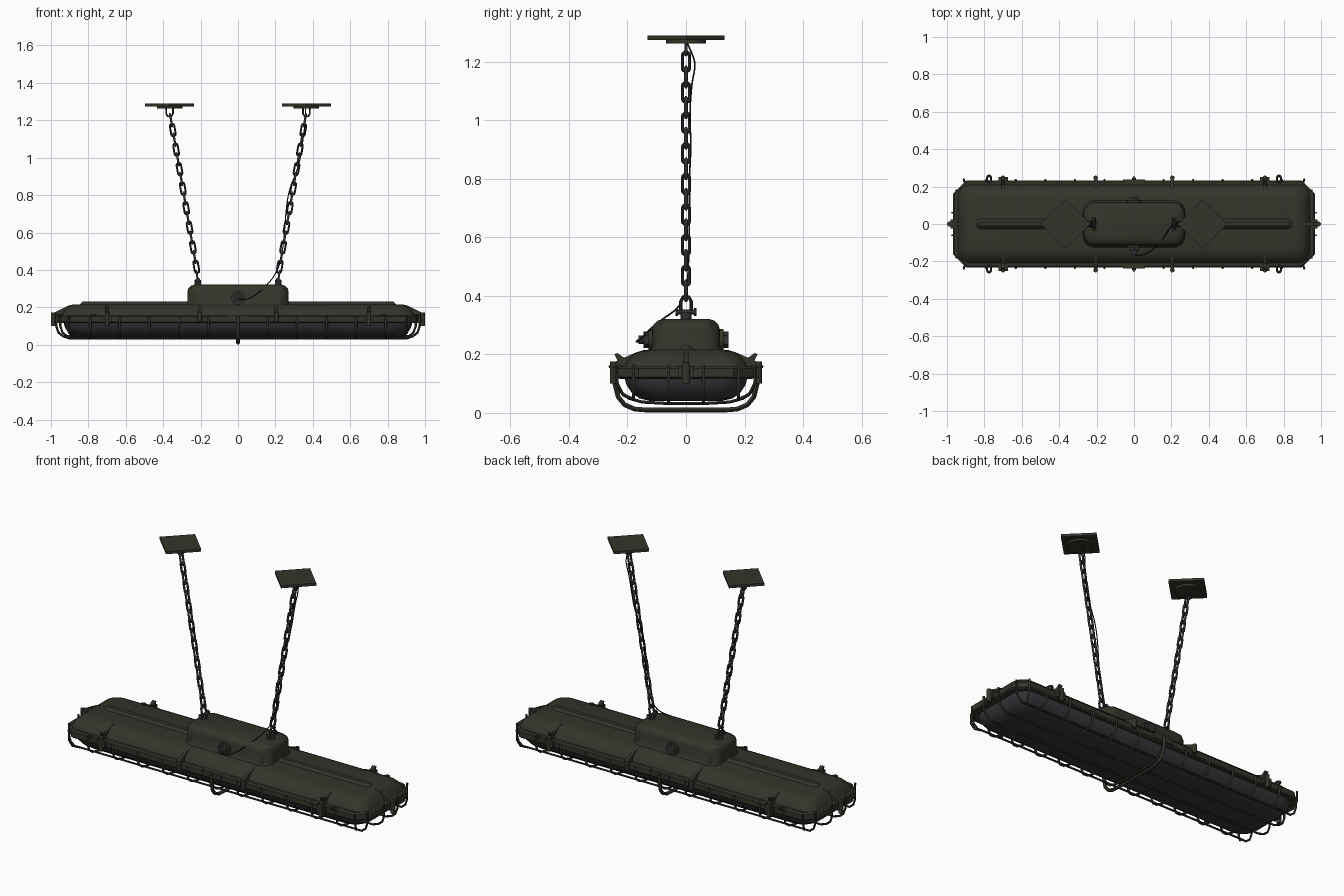
import bpy, bmesh, math
from mathutils import Vector

if "Cube" in bpy.data.objects:
    bpy.data.objects.remove(bpy.data.objects["Cube"])


def mat(name, rgb):
    m = bpy.data.materials.new(name)
    m.diffuse_color = (*rgb, 1)
    m.use_nodes = True
    m.node_tree.nodes["Principled BSDF"].inputs["Base Color"].default_value = m.diffuse_color
    return m


OLIVE = mat("dark olive paint", (0.034, 0.034, 0.024))
STEEL = mat("dark steel", (0.030, 0.030, 0.030))
GLASS = mat("smoked glass", (0.040, 0.036, 0.043))
BLACK = mat("black rubber", (0.012, 0.012, 0.012))


def finish(ob, material, angle=35):
    ob.data.materials.clear()
    ob.data.materials.append(material)
    bpy.ops.object.select_all(action='DESELECT')
    ob.select_set(True)
    bpy.context.view_layer.objects.active = ob
    if ob.type == 'CURVE':
        bpy.ops.object.convert(target='MESH')
    bpy.ops.object.shade_smooth_by_angle(angle=math.radians(angle))


def from_bm(name, bm, material, angle=35):
    bmesh.ops.recalc_face_normals(bm, faces=bm.faces)
    me = bpy.data.meshes.new(name)
    bm.to_mesh(me)
    bm.free()
    ob = bpy.data.objects.new(name, me)
    bpy.context.collection.objects.link(ob)
    finish(ob, material, angle)


def tubes(name, paths, radius, material, cyclic=False, smooth=False):
    cu = bpy.data.curves.new(name, 'CURVE')
    cu.dimensions = '3D'
    cu.bevel_depth, cu.bevel_resolution, cu.use_fill_caps = radius, 1, True
    for pts in paths:
        sp = cu.splines.new('NURBS' if smooth else 'POLY')
        sp.points.add(len(pts) - 1)
        for p, c in zip(sp.points, pts):
            p.co = (*c, 1)
        sp.use_cyclic_u = cyclic
        if smooth:
            sp.use_endpoint_u, sp.order_u, sp.resolution_u = True, 3, 4
    ob = bpy.data.objects.new(name, cu)
    bpy.context.collection.objects.link(ob)
    finish(ob, material, 60)


def loft(name, rings, material, seg=6):
    """Stack rounded rectangles (half x, half y, corner radius, z)."""
    bm = bmesh.new()
    loops = []
    for hx, hy, r, z in rings:
        loop = []
        for q, (sx, sy) in enumerate(((1, 1), (-1, 1), (-1, -1), (1, -1))):
            for i in range(seg + 1):
                a = (q + i / seg) * math.pi / 2
                loop.append(bm.verts.new((sx * (hx - r) + r * math.cos(a),
                                          sy * (hy - r) + r * math.sin(a), z)))
        loops.append(loop)
    n = len(loops[0])
    for a, b in zip(loops, loops[1:]):
        for i in range(n):
            bm.faces.new((a[i], a[(i + 1) % n], b[(i + 1) % n], b[i]))
    bm.faces.new(loops[0])
    bm.faces.new(loops[-1])
    from_bm(name, bm, material)


def cylinder(name, a, b, r, material, sides=16):
    a, b = Vector(a), Vector(b)
    bpy.ops.mesh.primitive_cylinder_add(vertices=sides, radius=r, depth=(b - a).length, location=(a + b) / 2)
    ob = bpy.context.object
    ob.name = name
    ob.rotation_euler = (b - a).to_track_quat('Z', 'Y').to_euler()
    finish(ob, material)


def plate(name, origin, out, profile, width, material):
    """Extrude a profile of (distance along out, z) sideways by width."""
    out = Vector(out)
    side = Vector((-out.y, out.x, 0)) * width / 2
    bm = bmesh.new()
    sides = [[bm.verts.new(Vector(origin) + out * d + Vector((0, 0, z)) + side * s) for d, z in profile]
             for s in (-1, 1)]
    n = len(profile)
    for i in range(n):
        j = (i + 1) % n
        bm.faces.new((sides[0][i], sides[0][j], sides[1][j], sides[1][i]))
    bm.faces.new(sides[0])
    bm.faces.new(sides[1])
    from_bm(name, bm, material)


# Lamp body: flange, domed housing, top ridge, glass cover
loft("rim_flange", [(.96, .225, .07, .115), (.967, .232, .07, .122), (.967, .232, .07, .152),
                    (.96, .225, .07, .16)], OLIVE, seg=1)
loft("housing", [(.945, .212, .07, .155), (.935, .203, .07, .172), (.925, .192, .07, .187),
                 (.912, .176, .065, .201), (.895, .155, .06, .211), (.875, .13, .05, .216)], OLIVE)
loft("top_ridge", [(.85, .03, .028, .212), (.83, .012, .011, .23)], OLIVE)
loft("glass_cover", [(.85, .12, .08, .04), (.885, .16, .09, .05), (.91, .185, .09, .068),
                     (.927, .203, .09, .095), (.932, .212, .09, .125)], GLASS)

# Junction box on top
loft("junction_box", [(.275, .14, .06, .205), (.272, .122, .06, .218), (.27, .117, .06, .225),
                      (.27, .116, .06, .285), (.265, .11, .055, .303), (.252, .097, .05, .315),
                      (.235, .08, .04, .321)], OLIVE)

# Cable glands on both sides of the box
for s in (-1, 1):
    cylinder("gland_base", (0, s * .10, .25), (0, s * .128, .25), .037, OLIVE, 20)
    cylinder("gland_nut", (0, s * .128, .25), (0, s * .145, .25), .028, STEEL, 6)
cylinder("gland_tip", (0, -.145, .25), (0, -.162, .25), .014, STEEL)

# Wire cage: crosswise bows, lengthwise rods with raised ends, corner wires
bow = [(.236, .15), (.236, .105), (.222, .07), (.195, .05), (.15, .037), (.06, .032)]
bows = []
for i in range(-5, 6):
    x = i * .158
    bows.append([(x, -y, z) for y, z in bow] + [(x, y, z) for y, z in reversed(bow)])
tubes("cage_bows", bows, .006, OLIVE)
rods = []
for y, zb in ((.06, .033), (.18, .046)):
    end = [(.972, .165), (.972, .1), (.96, .065), (.935, .045), (.9, zb)]
    if y > .1:
        end = [(x - .022, z) for x, z in end]
    for s in (-1, 1):
        rods.append([(-x, s * y, z) for x, z in end] + [(x, s * y, z) for x, z in reversed(end)])
tubes("cage_rods", rods, .006, OLIVE)
corners = [[(sx * x, sy * y, z) for x, y, z in ((.91, .238, .16), (.91, .235, .1), (.902, .215, .062),
                                               (.88, .18, .046))] for sx in (-1, 1) for sy in (-1, 1)]
tubes("cage_corners", corners, .006, OLIVE)

# Heavier centre bow, the lowest part
big = [(.245, .15), (.243, .1), (.232, .055), (.21, .028), (.175, .013), (.13, .0095)]
tubes("centre_bow", [[(0, -y, z) for y, z in big] + [(0, y, z) for y, z in reversed(big)]], .0095, OLIVE)

# Side fittings: gussets, clamp bolts, eyelets, hinge bars
gusset = [(.12, .2), (.14, .216), (.17, .207), (.25, .172), (.25, .14), (.12, .15)]
for s in (-1, 1):
    for x in (-.7, -.205, .205, .7):
        plate("side_gusset", (x, 0, 0), (0, s, 0), gusset, .018, OLIVE)
        low = .1 if abs(x) > .5 else .125
        cylinder("clamp_bolt", (x, s * .247, low), (x, s * .247, .175), .012, OLIVE, 12)
    for x in (-.7, .7):
        plate("clamp_base", (x, 0, 0), (0, s, 0), [(.22, .12), (.25, .12), (.25, .16), (.22, .16)], .05, OLIVE)
        plate("clamp_tail", (x, 0, 0), (0, s, 0), [(.2, .18), (.235, .205), (.245, .2), (.225, .16)], .02, OLIVE)
    for x in (-.775, .775):
        eye = [(x + .011 * math.cos(a), s * (.24 + .019 * math.sin(a)), .158)
               for a in [i * math.pi / 6 for i in range(12)]]
        tubes("eyelet", [eye], .006, OLIVE, cyclic=True)
    plate("hinge_bar", (0, 0, 0), (0, s, 0), [(.22, .125), (.238, .125), (.238, .16), (.22, .16)], .12, OLIVE)

# End fittings
for s in (-1, 1):
    plate("end_gusset", (0, 0, 0), (s, 0, 0),
          [(.86, .2), (.88, .216), (.91, .208), (.985, .17), (.985, .125), (.86, .14)], .02, OLIVE)
    plate("end_clamp_base", (0, 0, 0), (s, 0, 0), [(.95, .12), (.982, .12), (.982, .16), (.95, .16)], .05, OLIVE)
    cylinder("end_bolt", (s * .986, 0, .1), (s * .986, 0, .172), .014, OLIVE, 12)


# Hanging chains, ceiling plates and shackles
def chain_x(z):
    return .215 + (z - .37) * .172


for s in (-1, 1):
    d = Vector((s * .172, 0, 1)).normalized()
    links = []
    for i in range(16):
        z = 1.2 - i * .0522
        c = Vector((s * chain_x(z), 0, z))
        w = Vector((0, 1, 0)) if i % 2 == 0 else Vector((d.z, 0, -d.x))
        link = []
        for half, a0 in ((1, 0), (-1, math.pi)):
            for k in range(6):
                a = a0 + k * math.pi / 5
                link.append(c + w * .012 * math.cos(a) + d * (half * .022 + .012 * math.sin(a)))
        links.append(link)
    tubes("chain", links, .006, STEEL, cyclic=True)

    px = s * .366
    bpy.ops.mesh.primitive_cylinder_add(vertices=4, radius=.132, depth=.015, location=(px, 0, 1.2825))
    bpy.context.object.name = "ceiling_plate"
    finish(bpy.context.object, OLIVE)
    cylinder("ceiling_boss", (px, 0, 1.262), (px, 0, 1.277), .068, OLIVE, 24)
    tubes("ceiling_hook", [[(px + x, 0, z) for x, z in ((-.018, 1.265), (-.018, 1.235), (-.01, 1.222),
                                                      (.01, 1.222), (.018, 1.235), (.018, 1.265))]], .005, STEEL)

    bx = s * .215
    cylinder("chain_post", (bx, 0, .315), (bx, 0, .345), .018, STEEL)
    cylinder("shackle_pin", (bx, -.036, .345), (bx, .036, .345), .008, STEEL, 12)
    for e in (-1, 1):
        cylinder("pin_head", (bx, e * .028, .345), (bx, e * .036, .345), .014, STEEL, 6)
    tubes("shackle", [[(bx + (z - .345) * .172 * s, y, z) for y, z in (
        (-.018, .345), (-.018, .38), (-.01, .396), (.01, .396), (.018, .38), (.018, .345))]], .006, STEEL)

# Power cable following the right chain to the front gland
tubes("power_cable", [[(.36, .005, 1.262), (.362, .02, 1.23), (.36, .034, 1.19), (.35, .018, 1.12),
                       (.335, .012, 1.0), (.312, .018, .92), (.27, .012, .82), (.255, .012, .7), (.245, .01, .55),
                       (.225, .005, .43), (.19, -.02, .36), (.15, -.09, .315), (.10, -.14, .27), (.05, -.165, .24),
                       (.015, -.172, .245), (0, -.16, .25)]], .003, BLACK, smooth=True)
